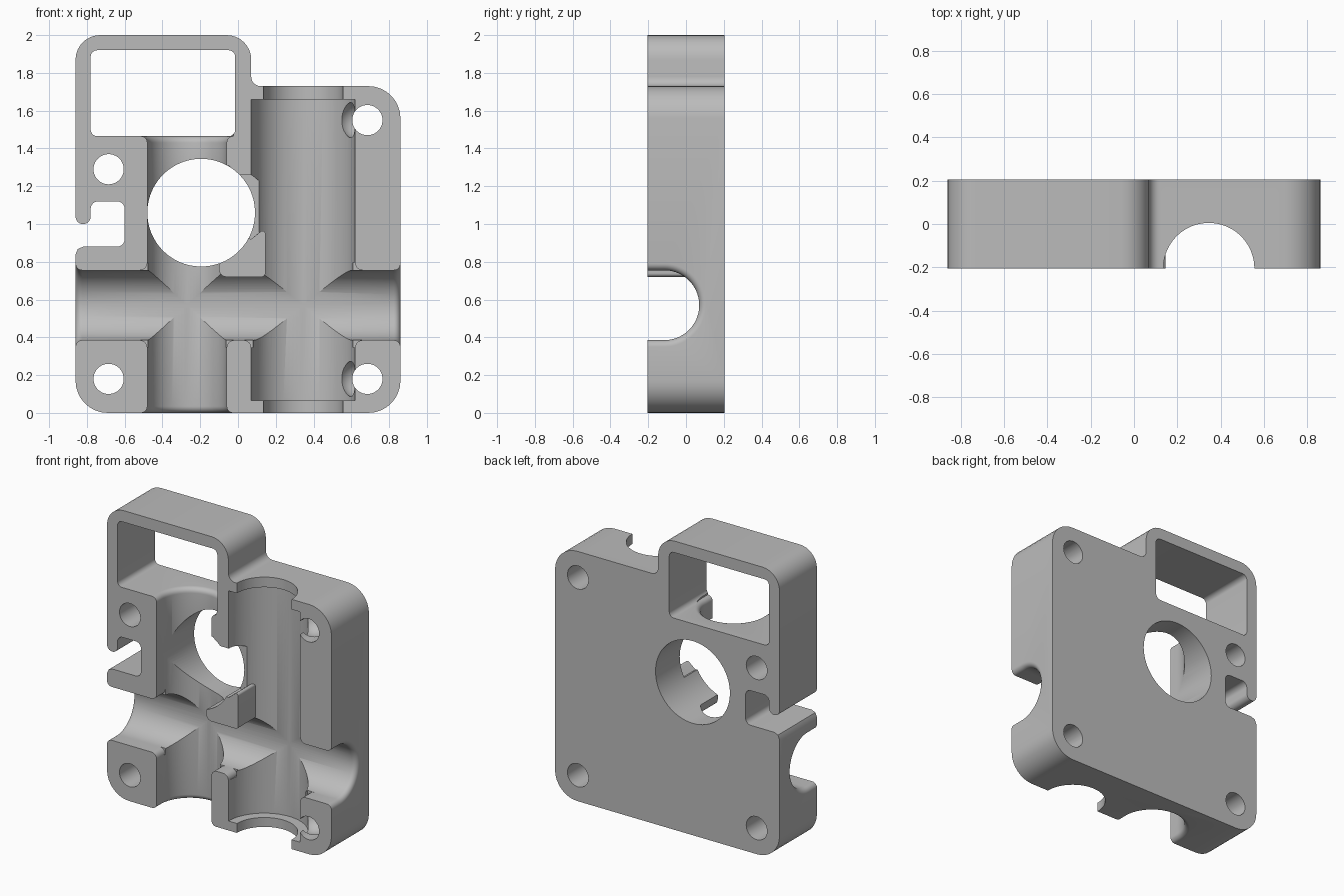
import bpy, bmesh, math
from mathutils import Vector, Matrix

cube = bpy.data.objects.get("Cube")
if cube:
    bpy.data.objects.remove(cube, do_unlink=True)

FRONT, BACK = -0.205, 0.205
grey = bpy.data.materials.new("plain_grey")
grey.use_nodes = True
grey.diffuse_color = (0.5, 0.5, 0.5, 1)
grey.node_tree.nodes["Principled BSDF"].inputs["Base Color"].default_value = (0.5, 0.5, 0.5, 1)


def finish(bm, name):
    bmesh.ops.recalc_face_normals(bm, faces=bm.faces)
    me = bpy.data.meshes.new(name)
    bm.to_mesh(me)
    bm.free()
    me.materials.append(grey)
    ob = bpy.data.objects.new(name, me)
    bpy.context.collection.objects.link(ob)
    return ob


def rounded(points, steps=8):
    """Fillet the corners of an outline given as (x, z, radius)."""
    out = []
    for i, (x, z, r) in enumerate(points):
        p = Vector((x, z))
        if not r:
            out.append(p)
            continue
        a = (Vector(points[i - 1][:2]) - p).normalized()
        b = (Vector(points[(i + 1) % len(points)][:2]) - p).normalized()
        half = a.angle(b) / 2
        centre = p + (a + b).normalized() * r / math.sin(half)
        start = p + a * r / math.tan(half) - centre
        end = p + b * r / math.tan(half) - centre
        for k in range(steps + 1):
            t = k / steps
            d = start * (1 - t) + end * t
            # even angular steps along the arc
            ang = start.angle(end)
            d = (start * math.sin((1 - t) * ang) + end * math.sin(t * ang)) / math.sin(ang)
            out.append(centre + d)
    return out


def add_loft(bm, rings):
    rows = [[bm.verts.new(v) for v in ring] for ring in rings]
    n = len(rows[0])
    for a, b in zip(rows, rows[1:]):
        for i in range(n):
            bm.faces.new((a[i], a[(i + 1) % n], b[(i + 1) % n], b[i]))
    bm.faces.new(rows[0])
    bm.faces.new(rows[-1][::-1])


def prism(name, outline, y0=-0.4, y1=0.4):
    bm = bmesh.new()
    add_loft(bm, [[(x, y, z) for x, z in outline] for y in (y0, y1)])
    return finish(bm, name)


def disc(x, z, r, n=64):
    return [(x + r * math.cos(2 * math.pi * i / n), z + r * math.sin(2 * math.pi * i / n)) for i in range(n)]


def channel(name, across, yc, sections, upright):
    """Round-bottomed groove, lofted through (position, radius)."""
    rings = []
    for pos, r in sections:
        u = [(across + r, -0.4)]
        u += [(across + r * math.cos(math.pi * i / 40), yc + r * math.sin(math.pi * i / 40)) for i in range(41)]
        u += [(across - r, -0.4)]
        rings.append([(w, y, pos) if upright else (pos, y, w) for w, y in u])
    bm = bmesh.new()
    add_loft(bm, rings)
    return finish(bm, name)


def flared(start, end, r, f=0.035, over=0.03):
    """Section list with a rounded mouth at both ends."""
    arc = [(f * (1 - math.cos(a)), f * (1 - math.sin(a))) for a in (math.pi / 2 * k / 6 for k in range(7))]
    head = [(start + d, r + g) for d, g in arc]
    tail = [(end - d, r + g) for d, g in reversed(arc)]
    return [(start - over, r + f)] + head + tail + [(end + over, r + f)]


def combine(target, tool, op="DIFFERENCE"):
    tool.hide_render = True
    mod = target.modifiers.new(tool.name, "BOOLEAN")
    mod.operation, mod.object, mod.solver = op, tool, "EXACT"
    bpy.context.view_layer.objects.active = target
    bpy.ops.object.modifier_apply(modifier=mod.name)
    bpy.data.objects.remove(tool, do_unlink=True)


# Main plate with raised frame at the top
body = prism("housing_body", rounded([
    (-0.86, 0, 0.17), (0.86, 0, 0.17), (0.86, 1.73, 0.17), (0.07, 1.73, 0.05),
    (0.07, 2, 0.13), (-0.86, 2, 0.13)]), FRONT, BACK)

# Rectangular window and hooked side slot
combine(body, prism("window_cut", rounded([
    (-0.78, 1.465, 0.035), (-0.015, 1.465, 0.035), (-0.015, 1.92, 0.035), (-0.78, 1.92, 0.035)])))
combine(body, prism("slot_cut", rounded([
    (-0.95, 0.88, 0), (-0.6, 0.88, 0.04), (-0.6, 1.12, 0.04), (-0.78, 1.12, 0.04),
    (-0.78, 1.0, 0.039), (-0.86, 1.0, 0.039), (-0.86, 1.05, 0), (-0.95, 1.05, 0)])))
combine(body, prism("slot_lip_cut", rounded([
    (-0.95, 0.82, 0), (-0.861, 0.82, 0), (-0.86, 0.84, 0), (-0.848, 0.868, 0),
    (-0.82, 0.88, 0), (-0.82, 0.9, 0), (-0.95, 0.9, 0)])))

# Crossing grooves and the stepped bore
combine(body, channel("cross_channel", 0.57, -0.115, flared(-0.86, 0.86, 0.185), False))
combine(body, channel("left_channel", -0.27, -0.14, flared(0, 1.465, 0.21), True))
combine(body, channel("bore", 0.345, FRONT, [(0.065, 0.275), (1.66, 0.275)], True))
combine(body, channel("bore_ends", 0.345, FRONT, [(-0.1, 0.21), (1.9, 0.21)], True))

# Rounded block corners where grooves cross
R, E = 0.04, 0.01
for x, z, sx, sz in [(-0.48, 0.755, -1, 1), (-0.48, 0.385, -1, -1), (-0.06, 0.385, 1, -1),
                     (0.07, 0.385, -1, -1), (0.62, 0.385, 1, -1), (0.62, 0.755, 1, 1)]:
    arc = [(x + sx * R * (1 - math.sin(a)), z + sz * R * (1 - math.cos(a)))
           for a in (math.pi / 2 * k / 6 for k in range(7))]
    arc += [(x - sx * E, z + sz * R), (x - sx * E, z - sz * E), (x + sx * R, z - sz * E)]
    combine(body, prism("corner_cut", arc, -0.4, -0.11))

# Rib between the grooves
combine(body, prism("middle_rib", rounded([
    (-0.1, 0.72, 0.04), (0.145, 0.72, 0.02), (0.145, 0.98, 0.015),
    (0.07, 0.92, 0), (-0.05, 0.92, 0), (-0.1, 0.79, 0.03)]), FRONT, 0.15), "UNION")

# Opening from the round hole into the bore
combine(body, prism("side_opening", rounded([
    (-0.2, 1.0, 0), (0.07, 0.92, 0), (0.15, 0.985, 0.03), (0.15, 1.2, 0.05),
    (0.07, 1.26, 0.03), (0, 1.26, 0.03), (-0.05, 1.31, 0), (-0.2, 1.2, 0)]), -0.4, -0.06))
combine(body, prism("round_hole", disc(-0.195, 1.06, 0.285, 96)))

# Screw holes, with scoops where they meet the bore
for x, z in [(-0.685, 1.29), (-0.685, 0.18), (0.685, 0.18), (0.685, 1.55)]:
    if x > 0:
        bm = bmesh.new()
        bmesh.ops.create_uvsphere(bm, u_segments=32, v_segments=16, radius=0.1,
                                  matrix=Matrix.Translation((0.63, -0.08, z)))
        combine(body, finish(bm, "scoop"))
    combine(body, prism("screw_hole", disc(x, z, 0.08, 40)))

# Smooth curved surfaces, keep edges crisp
bpy.ops.object.select_all(action="DESELECT")
body.select_set(True)
bpy.context.view_layer.objects.active = body
bpy.ops.object.shade_smooth_by_angle(angle=math.radians(28))
